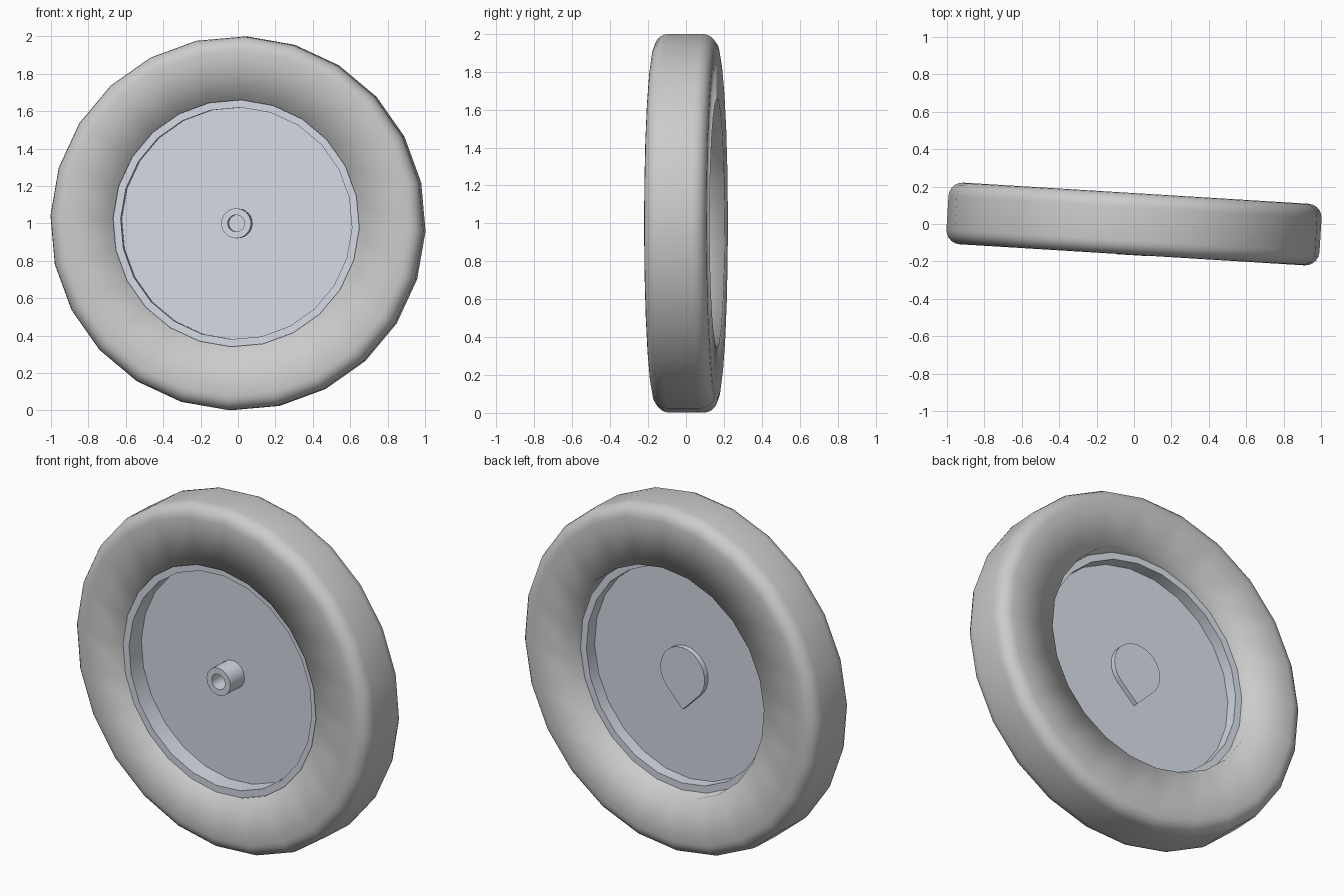
import bpy, bmesh, math
from mathutils import Matrix

if "Cube" in bpy.data.objects:
    bpy.data.objects.remove(bpy.data.objects["Cube"])

YAW = Matrix.Rotation(math.radians(-3.5), 4, 'Z')   # wheel is turned slightly about z
PLACE = Matrix.Translation((0, 0, 1)) @ YAW
START = math.radians(87.6)

blue_grey = bpy.data.materials.new("blue_grey")
blue_grey.diffuse_color = (0.66, 0.71, 0.78, 1)
blue_grey.use_nodes = True
blue_grey.node_tree.nodes["Principled BSDF"].inputs["Base Color"].default_value = blue_grey.diffuse_color


def finish(name, bm, mat=None, angle=35):
    bmesh.ops.remove_doubles(bm, verts=bm.verts, dist=1e-5)
    bmesh.ops.recalc_face_normals(bm, faces=bm.faces)
    bm.transform(PLACE)
    mesh = bpy.data.meshes.new(name)
    bm.to_mesh(mesh)
    bm.free()
    obj = bpy.data.objects.new(name, mesh)
    bpy.context.collection.objects.link(obj)
    if mat:
        mesh.materials.append(mat)
    bpy.ops.object.select_all(action='DESELECT')
    obj.select_set(True)
    bpy.context.view_layer.objects.active = obj
    if angle is None:
        bpy.ops.object.shade_smooth()
    else:
        bpy.ops.object.shade_smooth_by_angle(angle=math.radians(angle))
    return obj


def lathe(name, profile, mat=None, sides=24, closed=False, angle=35):
    """Spin (radius, y) points around the axle."""
    bm = bmesh.new()
    rings = []
    for r, y in profile:
        if r == 0:
            rings.append([bm.verts.new((0, y, 0))] * sides)
        else:
            rings.append([bm.verts.new((r * math.cos(START + math.tau * i / sides), y,
                                        r * math.sin(START + math.tau * i / sides)))
                          for i in range(sides)])
    pairs = list(zip(rings, rings[1:]))
    if closed:
        pairs.append((rings[-1], rings[0]))
    for a, b in pairs:
        for i in range(sides):
            j = (i + 1) % sides
            corners = list(dict.fromkeys((a[i], a[j], b[j], b[i])))
            bm.faces.new(corners)
    return finish(name, bm, mat, angle)


# Tyre: flat sidewalls, rounded shoulders, straight bore
HALF, CORNER, BORE = 0.165, 0.075, 0.66
shoulder = [(1 - CORNER + CORNER * math.sin(t), HALF - CORNER + CORNER * math.cos(t))
            for t in (math.radians(a) for a in range(0, 91, 18))]
tyre = [(BORE, HALF)] + shoulder
tyre += [(r, -y) for r, y in reversed(tyre)]
lathe("tyre", tyre, closed=True, angle=None)

# Rim: deep front recess, shallow back recess, thin web between
lathe("rim", [(0, -0.045), (0.62, -0.045), (0.62, -0.15), (0.665, -0.15),
              (0.665, 0.07), (0.62, 0.07), (0.62, 0.0), (0, 0.0)], blue_grey)

# Front hub boss with blind axle hole
lathe("hub_boss", [(0, -0.06), (0.045, -0.06), (0.045, -0.167), (0.08, -0.167),
                   (0.08, -0.03), (0, -0.03)], blue_grey)

# Back hub plate: teardrop with its point straight down
bm = bmesh.new()
R = 0.15
outline = [(R * math.cos(a), R * math.sin(a))
           for a in (math.radians(-45 + 270 * i / 24) for i in range(25))]
outline.append((0, -R * math.sqrt(2)))
face = bm.faces.new([bm.verts.new((x, -0.01, z)) for x, z in outline])
ext = bmesh.ops.extrude_face_region(bm, geom=[face], use_keep_orig=True)
bmesh.ops.translate(bm, vec=(0, 0.04, 0),
                    verts=[v for v in ext["geom"] if isinstance(v, bmesh.types.BMVert)])
finish("hub_plate", bm, blue_grey)
